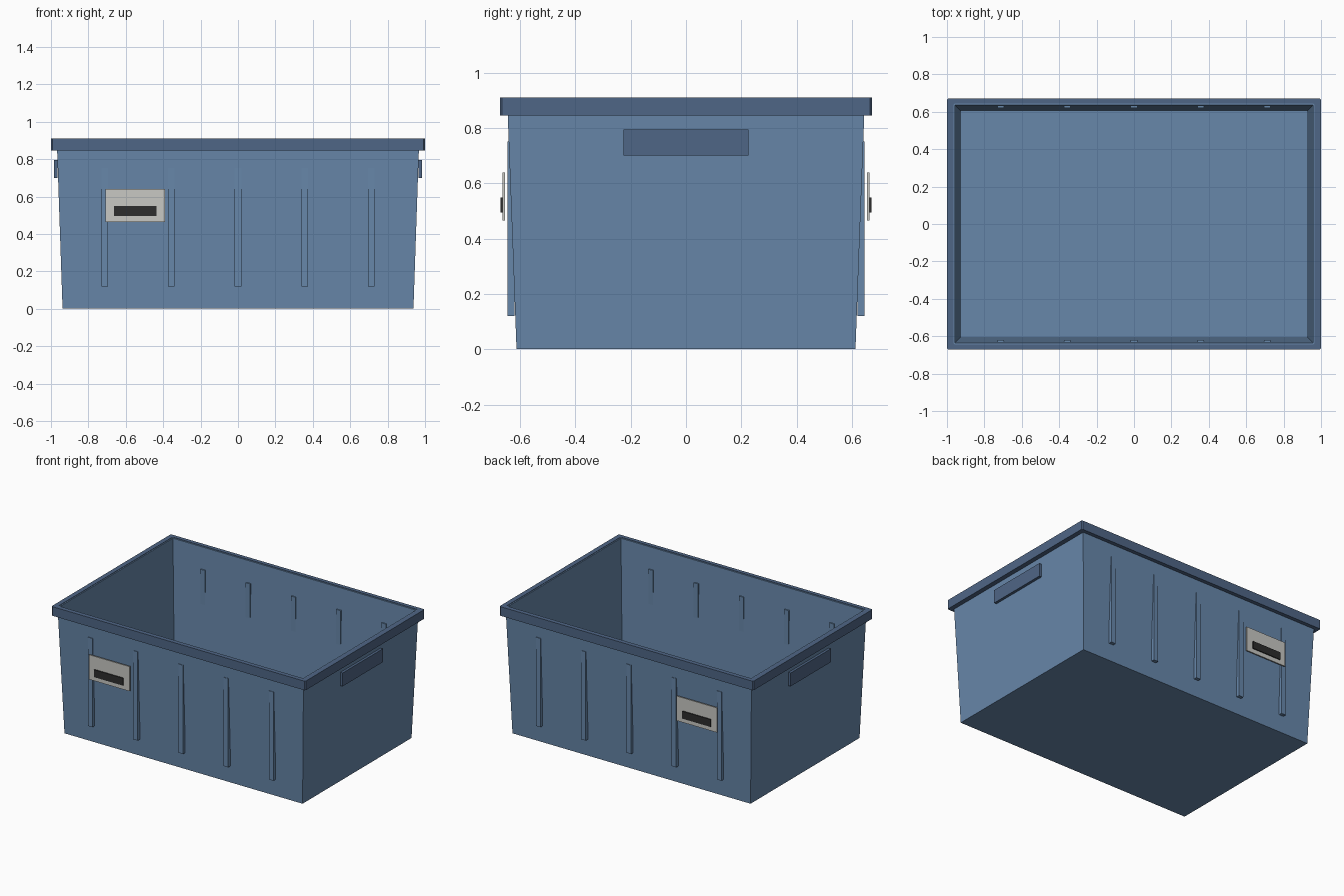
import bpy, bmesh

if "Cube" in bpy.data.objects:
    bpy.data.objects.remove(bpy.data.objects["Cube"])


def material(name, rgb):
    m = bpy.data.materials.new(name)
    m.use_nodes = True
    m.diffuse_color = (*rgb, 1)
    m.node_tree.nodes["Principled BSDF"].inputs["Base Color"].default_value = (*rgb, 1)
    return m


BLUE = material("crate blue", (0.136, 0.242, 0.402))
DARK = material("rim dark blue", (0.078, 0.133, 0.238))
GREY = material("label grey", (0.58, 0.58, 0.55))
BLACK = material("slot black", (0.026, 0.026, 0.026))


def finish(name, bm, mat):
    bmesh.ops.recalc_face_normals(bm, faces=bm.faces)
    mesh = bpy.data.meshes.new(name)
    bm.to_mesh(mesh)
    bm.free()
    mesh.materials.append(mat)
    obj = bpy.data.objects.new(name, mesh)
    bpy.context.collection.objects.link(obj)
    return obj


def box(name, lo, hi, mat):
    bm = bmesh.new()
    bmesh.ops.create_cube(bm, size=1)
    for v in bm.verts:
        v.co = [(a + b) / 2 + c * (b - a) for a, b, c in zip(lo, hi, v.co)]
    return finish(name, bm, mat)


def shell(name, rings, mat, closed, cut=0.0):
    """Skin a stack of rectangles (half width, half depth, height)."""
    bm = bmesh.new()
    loops = []
    for hx, hy, z in rings:
        pts = []
        for sx, sy in ((1, 1), (-1, 1), (-1, -1), (1, -1)):
            corner = [(sx * hx, sy * (hy - cut)), (sx * (hx - cut), sy * hy)]
            if sx * sy < 0:
                corner.reverse()
            pts += corner if cut else corner[:1]
        loops.append([bm.verts.new((x, y, z)) for x, y in pts])
    pairs = list(zip(loops, loops[1:]))
    if closed:
        pairs.append((loops[-1], loops[0]))
    else:
        bm.faces.new(loops[0])
        bm.faces.new(loops[-1])
    for a, b in pairs:
        for i in range(len(a)):
            j = (i + 1) % len(a)
            bm.faces.new((a[i], a[j], b[j], b[i]))
    return finish(name, bm, mat)


# Tapered open tub: outside up, over the edge, inside down to the floor
shell("tub", [(0.938, 0.613, 0), (0.969, 0.647, 0.907),
              (0.957, 0.635, 0.907), (0.925, 0.604, 0.02)], BLUE, False)

# Rim band with slightly clipped corners
shell("rim", [(1.0, 0.672, 0.845), (1.0, 0.672, 0.91),
              (0.966, 0.644, 0.91), (0.966, 0.644, 0.845)], DARK, True, 0.007)

# Ribs and label holders on the front and back
for side, s in (("front", -1), ("back", 1)):
    def panel(name, x, y, z, mat):
        ys = sorted((s * y[0], s * y[1]))
        box(f"{side}_{name}", (x[0], ys[0], z[0]), (x[1], ys[1], z[1]), mat)

    for i in range(5):
        x = (i - 2) * 0.3565
        panel(f"rib_{i + 1}", (x - 0.018, x + 0.018), (0.621, 0.645), (0.12, 0.752), BLUE)
    panel("label_plate", (-0.708, -0.39), (0.655, 0.664), (0.465, 0.64), GREY)
    panel("label_slot", (-0.663, -0.437), (0.663, 0.671), (0.495, 0.548), BLACK)

# Grip bars on the two ends
for side, s in (("left", 1), ("right", -1)):
    xs = sorted((s * 0.964, s * 0.983))
    box(f"{side}_grip", (xs[0], -0.226, 0.70), (xs[1], 0.226, 0.795), DARK)
